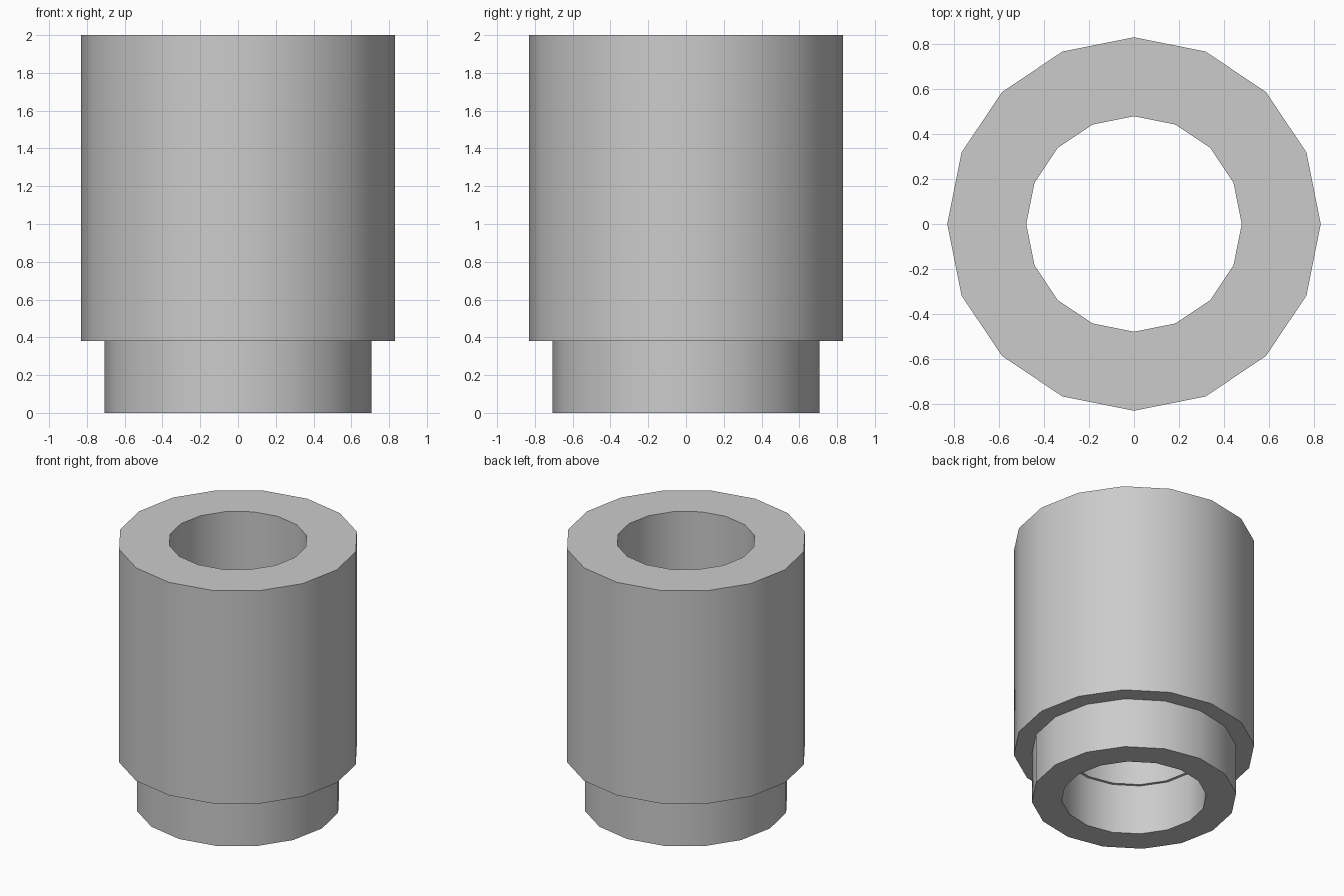
import bpy, bmesh, math

if "Cube" in bpy.data.objects:
    bpy.data.objects.remove(bpy.data.objects["Cube"])

SIDES = 16

# Closed (radius, height) cross-section of the stepped sleeve, going round the wall
PROFILE = [
    (0.50, 0.0), (0.707, 0.0), (0.707, 0.38), (0.832, 0.38),
    (0.832, 2.0), (0.48, 2.0), (0.48, 0.38), (0.50, 0.38),
]


def lathe(name, profile, sides):
    bm = bmesh.new()
    rings = []
    for r, z in profile:
        angles = [2 * math.pi * i / sides for i in range(sides)]
        rings.append([bm.verts.new((r * math.cos(a), r * math.sin(a), z)) for a in angles])
    for k, ring in enumerate(rings):
        nxt = rings[(k + 1) % len(rings)]
        for i in range(sides):
            j = (i + 1) % sides
            bm.faces.new((ring[i], ring[j], nxt[j], nxt[i]))
    bmesh.ops.recalc_face_normals(bm, faces=bm.faces[:])
    mesh = bpy.data.meshes.new(name)
    bm.to_mesh(mesh)
    bm.free()
    obj = bpy.data.objects.new(name, mesh)
    bpy.context.collection.objects.link(obj)
    return obj


# Hollow sleeve with a narrower foot
sleeve = lathe("stepped_sleeve", PROFILE, SIDES)
bpy.context.view_layer.objects.active = sleeve
sleeve.select_set(True)
bpy.ops.object.shade_smooth_by_angle(angle=math.radians(30))
